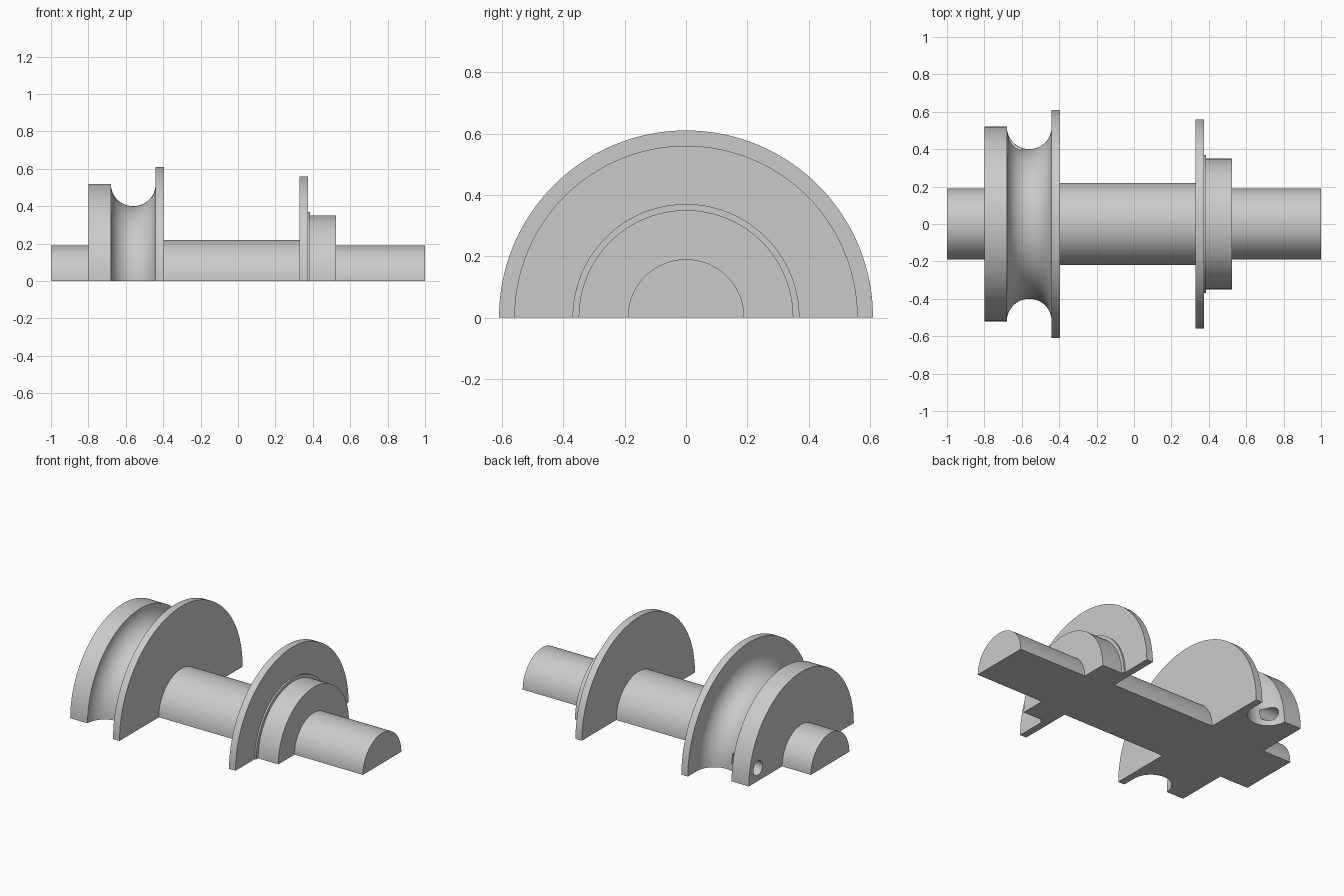
import bpy, bmesh, math

if "Cube" in bpy.data.objects:
    bpy.data.objects.remove(bpy.data.objects["Cube"], do_unlink=True)

grey = bpy.data.materials.new("plain_grey")
grey.use_nodes = True
colour = (0.6, 0.6, 0.6, 1)
grey.diffuse_color = colour
grey.node_tree.nodes["Principled BSDF"].inputs["Base Color"].default_value = colour

# Radius profile along the axle: stub, grooved pulley, drum, flange, hub, stub
groove = [(-0.56 - 0.12 * math.cos(a), 0.52 - 0.12 * math.sin(a))
          for a in (math.pi * i / 24 for i in range(25))]
profile = ([(-1, 0), (-1, 0.19), (-0.8, 0.19), (-0.8, 0.52)] + groove +
           [(-0.44, 0.61), (-0.395, 0.61), (-0.395, 0.22), (0.33, 0.22),
            (0.33, 0.56), (0.375, 0.56), (0.375, 0.37), (0.385, 0.37),
            (0.385, 0.35), (0.525, 0.35), (0.525, 0.19), (1, 0.19), (1, 0)])

# Half spool: profile spun through half a turn and closed by a flat base
bm = bmesh.new()
verts = [bm.verts.new((x, -r, 0)) for x, r in profile]
edges = [bm.edges.new(pair) for pair in zip(verts, verts[1:])]
bmesh.ops.spin(bm, geom=verts + edges, cent=(0, 0, 0), axis=(-1, 0, 0),
               angle=math.pi, steps=64)
if max(v.co.z for v in bm.verts) < 0.1:
    bmesh.ops.scale(bm, vec=(1, 1, -1), verts=bm.verts)
bmesh.ops.remove_doubles(bm, verts=bm.verts, dist=0.0001)
rim = [e for e in bm.edges if e.is_boundary]
bmesh.ops.edgeloop_fill(bm, edges=rim)
bmesh.ops.recalc_face_normals(bm, faces=bm.faces)
mesh = bpy.data.meshes.new("half_spool")
bm.to_mesh(mesh)
bm.free()
mesh.materials.append(grey)
spool = bpy.data.objects.new("half_spool", mesh)
bpy.context.collection.objects.link(spool)

# Cord hole from the outer pulley face into the groove
bpy.ops.mesh.primitive_cylinder_add(vertices=32, radius=0.045, depth=0.24,
                                    location=(-0.72, 0.43, 0.08),
                                    rotation=(0, math.pi / 2, 0))
cutter = bpy.context.object
cutter.name = "cord_hole_cutter"
cutter.data.materials.append(grey)
cutter.hide_render = True

bpy.ops.object.select_all(action="DESELECT")
spool.select_set(True)
bpy.context.view_layer.objects.active = spool
cut = spool.modifiers.new("cord_hole", "BOOLEAN")
cut.operation = "DIFFERENCE"
cut.solver = "EXACT"
cut.object = cutter
bpy.ops.object.modifier_apply(modifier=cut.name)
bpy.data.objects.remove(cutter, do_unlink=True)
bpy.ops.object.shade_smooth_by_angle(angle=math.radians(30))
